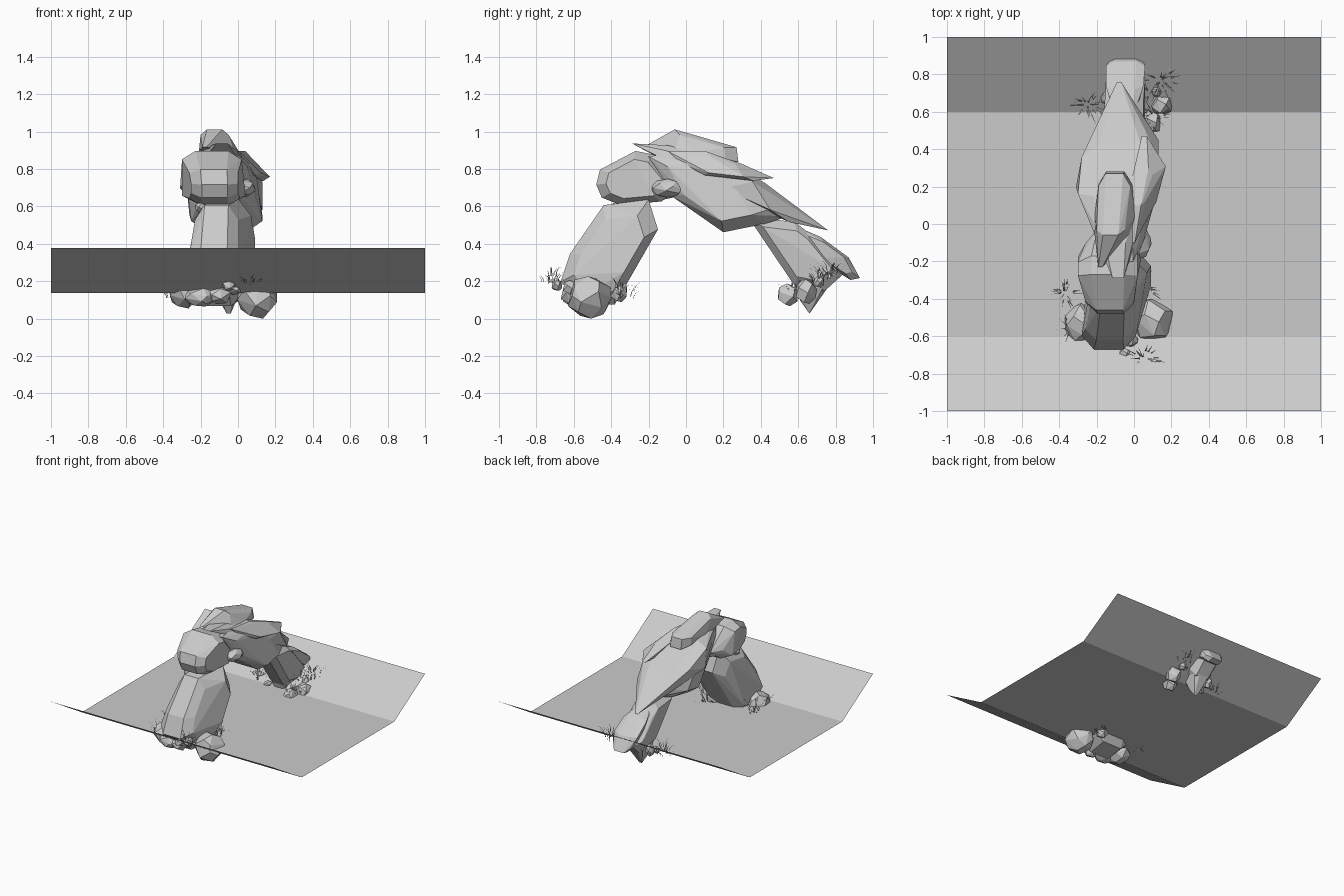
import bpy, bmesh, math, random
from mathutils import Vector

if "Cube" in bpy.data.objects:
    bpy.data.objects.remove(bpy.data.objects["Cube"])

random.seed(7)


def finish(name, bm):
    me = bpy.data.meshes.new(name)
    bm.to_mesh(me)
    bm.free()
    ob = bpy.data.objects.new(name, me)
    bpy.context.collection.objects.link(ob)
    return ob


def hull(name, pts):
    bm = bmesh.new()
    for p in pts:
        bm.verts.new(p)
    r = bmesh.ops.convex_hull(bm, input=bm.verts)
    junk = {v for v in r["geom_interior"] + r["geom_unused"] if isinstance(v, bmesh.types.BMVert)}
    bmesh.ops.delete(bm, geom=list(junk), context='VERTS')
    bmesh.ops.dissolve_limit(bm, angle_limit=0.12, verts=bm.verts, edges=bm.edges)
    bmesh.ops.recalc_face_normals(bm, faces=bm.faces)
    return finish(name, bm)


# Chiselled rock from a side profile: each corner is (y, z, x left, x right)
def slab(name, corners, belly=0.0):
    n = len(corners)
    cy = sum(c[0] for c in corners) / n
    cz = sum(c[1] for c in corners) / n
    pts = []
    for y, z, a, b in corners:
        m, h = (a + b) / 2, (b - a) / 2
        pts += [(m - h * .55, y, z), (m + h * .55, y, z)]
        k = 0.72
        yy, zz = cy + (y - cy) * k, cz + (z - cz) * k
        pts += [(m - h, yy, zz), (m + h, yy, zz)]
    return hull(name, pts)


# Rounded boulder: hull of jittered points on an ellipsoid
def boulder(name, c, r, n=20):
    pts = []
    for i in range(n):
        t = 1 - 2 * (i + .5) / n
        a = i * 2.39996 + random.uniform(-.3, .3)
        s = math.sqrt(1 - t * t)
        k = random.uniform(.98, 1.1)
        pts.append((c[0] + r[0] * k * s * math.cos(a), c[1] + r[1] * k * s * math.sin(a), c[2] + r[2] * k * t))
    return hull(name, pts)


def ground_z(y):
    return .14 + max(0, abs(y) - .6) * .6


# Tuft of thin bent blades leaning outward from its centre
def tuft(name, x, y, r, count):
    bm = bmesh.new()
    for i in range(count):
        a = random.uniform(0, math.tau)
        d = Vector((math.cos(a), math.sin(a), 0))
        side = Vector((-d.y, d.x, 0)) * random.uniform(.002, .005)
        base = Vector((x, y, ground_z(y) - .03)) + d * random.uniform(.1, .7) * r
        base.z += random.uniform(0, .06)
        length = random.uniform(.04, .09)
        rows = []
        for j in range(4):
            t = j / 3
            p = base + d * (length * .6 * t * t) + Vector((0, 0, length * (t - .35 * t * t)))
            w = side * (1 - .75 * t)
            rows.append((bm.verts.new(p - w), bm.verts.new(p + w)))
        for p, q in zip(rows, rows[1:]):
            bm.faces.new((p[0], p[1], q[1], q[0]))
    return finish(name, bm)


# Ground sheet, flat in the middle with both ends turned up
bm = bmesh.new()
rows = [[bm.verts.new((x, y, ground_z(y))) for x in (-1, 1)] for y in (-1, -.6, .6, 1)]
for p, q in zip(rows, rows[1:]):
    bm.faces.new((p[0], p[1], q[1], q[0]))
finish("ground", bm)

# Front pillar
slab("front_pillar", [(-.67, .2, -.28, .01), (-.62, .35, -.26, .0), (-.44, .61, -.23, 0), (-.2, .64, -.22, .07),
                      (-.15, .48, -.2, .09), (-.3, .22, -.22, .09), (-.38, .08, -.26, .05), (-.55, .07, -.27, .03)])
# Head boulder over the front pillar
slab("head_boulder", [(-.48, .72, -.25, 0), (-.45, .65, -.25, 0), (-.35, .61, -.26, .01), (-.13, .63, -.3, .04),
                      (-.03, .71, -.26, .02), (-.17, .88, -.3, .02), (-.27, .9, -.3, .02), (-.46, .8, -.26, 0)])
# Arch core
slab("arch_core", [(-.2, .87, -.2, .05), (-.08, .66, -.2, .07), (.2, .465, -.25, .13), (.42, .51, -.26, .13),
                   (.55, .55, -.2, .1), (.25, .8, -.28, .1), (0, .9, -.24, .06)])
# Long slab running down the back of the arch
slab("long_slab", [(-.29, .94, -.14, -.03), (-.1, .93, -.2, 0), (.15, .88, -.3, .06), (.42, .73, -.28, .13),
                   (.76, .475, -.1, -.06), (.55, .52, -.2, .13), (.2, .68, -.31, .1), (-.12, .85, -.2, .0)])
# Top and side plates
slab("top_plate", [(-.23, .92, -.2, -.16), (-.06, 1.015, -.2, -.05), (.27, .92, -.19, -.02), (.28, .84, -.19, -.01),
                   (.05, .88, -.21, .01), (-.1, .89, -.21, -.02)])
slab("side_plate", [(-.1, .9, -.05, .02), (.1, .9, -.04, .06), (.3, .83, 0, .1), (.47, .755, .03, .08),
                    (.36, .74, .02, .17), (.1, .77, 0, .12), (-.02, .83, -.02, .06)])

# Back pillar with its tail wedge and root
slab("back_pillar", [(.33, .55, -.16, .06), (.58, .52, -.16, .05), (.66, .46, -.15, .05), (.84, .24, -.15, .06),
                     (.74, .15, -.14, .05), (.58, .18, -.14, .05)])
slab("tail_wedge", [(.58, .5, -.12, .02), (.72, .44, -.15, .05), (.87, .33, -.15, .06), (.93, .22, -.12, .04),
                    (.88, .21, -.12, .04), (.7, .32, -.12, .04)])
slab("back_root", [(.56, .26, -.13, .03), (.61, .1, -.11, 0), (.66, .03, -.07, -.03), (.78, .2, -.13, .03), (.68, .3, -.13, .04)])

# Loose rocks: centre and radii
rocks = [
    ((.1, -.52, .12), (.11, .12, .115)), ((-.29, -.53, .14), (.08, .1, .08)),
    ((-.2, -.6, .12), (.09, .06, .055)), ((-.1, -.62, .13), (.06, .05, .05)),
    ((-.05, -.69, .18), (.035, .03, .03)), ((-.02, -.62, .17), (.04, .04, .04)),
    ((.01, -.36, .15), (.05, .05, .06)), ((.15, .64, .15), (.06, .06, .07)),
    ((.1, .54, .13), (.05, .06, .06)), ((-.15, .68, .17), (.03, .04, .05)),
    ((-.15, .6, .14), (.03, .03, .03)), ((.12, .71, .2), (.03, .03, .03)),
    ((-.08, -.37, .59), (.05, .06, .03)), ((-.2, -.36, .6), (.03, .04, .03)),
    ((.03, -.1, .7), (.06, .09, .05)), ((-.17, -.12, .69), (.06, .08, .05)),
]
for i, (c, r) in enumerate(rocks):
    boulder("loose_rock_%d" % i, c, r, 22 if max(r) > .07 else 15)

# Grass tufts around both feet
tufts = [(-.37, -.37, .07, 20), (.06, -.34, .1, 26), (.05, -.72, .1, 22), (-.34, -.56, .09, 14),
         (-.25, .64, .09, 26), (.14, .77, .1, 30), (.11, .57, .09, 22), (.08, .7, .08, 14)]
for i, t in enumerate(tufts):
    tuft("grass_tuft_%d" % i, *t)

# Stand the lowest rock exactly on z = 0
bpy.context.view_layer.update()
low = min(v.co.z for o in bpy.data.objects for v in o.data.vertices)
for o in bpy.data.objects:
    for v in o.data.vertices:
        v.co.z -= low
